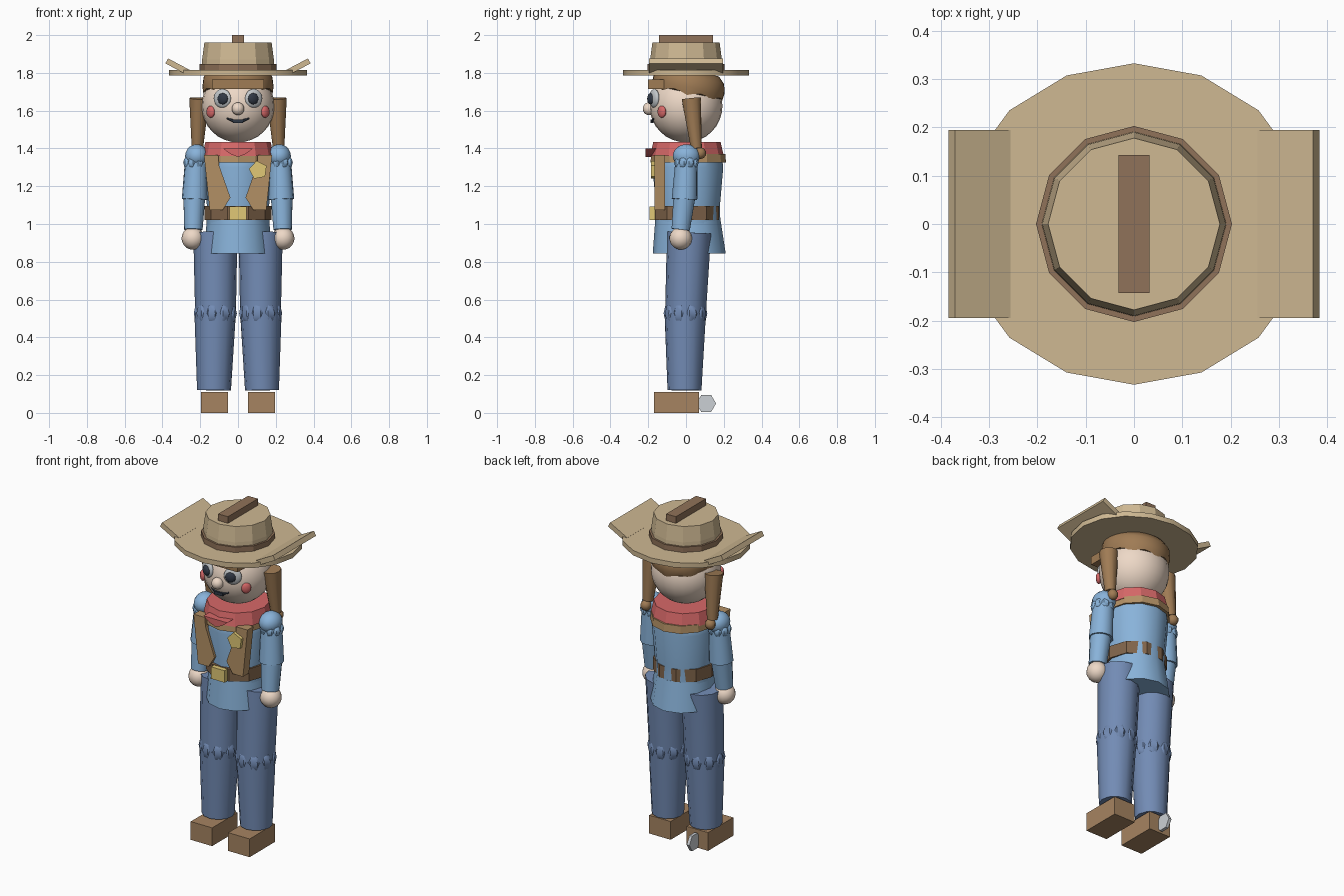
import bpy, bmesh, math
from mathutils import Vector

if "Cube" in bpy.data.objects:
    bpy.data.objects.remove(bpy.data.objects["Cube"])

COL = dict(hat=(.62, .48, .29), brown=(.28, .17, .10), boot=(.38, .23, .12), denim=(.17, .26, .46),
           shirt=(.25, .45, .70), skin=(.85, .69, .57), red=(.68, .14, .14), vest=(.45, .28, .13),
           hair=(.35, .20, .09), gold=(.75, .58, .18), dark=(.03, .04, .06), white=(.55, .58, .60),
           steel=(.6, .63, .66), belt=(.22, .13, .07))
MAT = {}
for k, c in COL.items():
    MAT[k] = bpy.data.materials.new(k)
    MAT[k].diffuse_color = (*c, 1)


def finish(ob, name, mat, smooth):
    ob.name = name
    ob.data.materials.append(MAT[mat])
    bpy.ops.object.select_all(action='DESELECT')
    ob.select_set(True)
    bpy.context.view_layer.objects.active = ob
    if smooth:
        bpy.ops.object.shade_smooth_by_angle(angle=math.radians(smooth))
    return ob


def mesh_ob(name, verts, faces, mat, smooth=0):
    me = bpy.data.meshes.new(name)
    me.from_pydata(verts, [], faces)
    bm = bmesh.new()
    bm.from_mesh(me)
    bmesh.ops.recalc_face_normals(bm, faces=bm.faces[:])
    bm.to_mesh(me)
    bm.free()
    ob = bpy.data.objects.new(name, me)
    bpy.context.collection.objects.link(ob)
    return finish(ob, name, mat, smooth)


def lathe(name, prof, n, mat, smooth=0, sx=1, sy=1, wave=0):
    """Capped stack of rings (r, z, y offset); wave ripples the lowest ring."""
    v, f = [], []
    for j, (r, z, oy) in enumerate(prof):
        for i in range(n):
            a = 2 * math.pi * i / n
            dz = wave * abs(math.sin(a * 4)) if j == 0 else 0
            v.append((r * sx * math.cos(a), oy + r * sy * math.sin(a), z + dz))
    for j in range(len(prof) - 1):
        for i in range(n):
            k = (i + 1) % n
            f.append((j * n + i, j * n + k, j * n + n + k, j * n + n + i))
    f += [tuple(range(n)), tuple(range(len(v) - n, len(v)))]
    return mesh_ob(name, v, f, mat, smooth)


def plate(name, pts, y0, y1, mat):
    """Front-facing (x, z) outline extruded in y."""
    n = len(pts)
    v = [(x, y, z) for y in (y0, y1) for x, z in pts]
    f = [tuple(range(n)), tuple(range(n, 2 * n))]
    f += [(i, (i + 1) % n, n + (i + 1) % n, n + i) for i in range(n)]
    return mesh_ob(name, v, f, mat)


def box(name, c, d, mat, rot=(0, 0, 0)):
    bpy.ops.mesh.primitive_cube_add(size=1, location=c, rotation=rot)
    bpy.context.object.scale = d
    return finish(bpy.context.object, name, mat, 0)


def ball(name, c, r, mat, seg=16, smooth=60, rot=(0, 0, 0)):
    bpy.ops.mesh.primitive_uv_sphere_add(segments=seg, ring_count=max(4, seg * 2 // 3), location=c, rotation=rot)
    bpy.context.object.scale = r if isinstance(r, tuple) else (r, r, r)
    return finish(bpy.context.object, name, mat, smooth)


def rod(name, p, q, r1, r2, mat, n=12, smooth=40):
    p, q = Vector(p), Vector(q)
    bpy.ops.mesh.primitive_cone_add(vertices=n, radius1=r1, radius2=r2, depth=(q - p).length, location=(p + q) / 2)
    ob = bpy.context.object
    ob.rotation_euler = (q - p).to_track_quat('Z', 'Y').to_euler()
    return finish(ob, name, mat, smooth)


def ruffle(name, c, r, lump, n, mat):
    """Ring of low-poly lumps."""
    for i in range(n):
        a = 2 * math.pi * (i + .5) / n
        ball(name, (c[0] + r * math.cos(a), c[1] + r * math.sin(a), c[2]), lump, mat, 6, 50, (0, 0, a))


# Torso, belt, vest collar and neckerchief
lathe("shirt_body", [(.172, 1.0, .01), (.17, 1.1, .01), (.187, 1.3, .01), (.18, 1.36, .01), (.13, 1.41, 0)], 12, "shirt", 40, .97)
lathe("shirt_skirt", [(.193, .845, .017), (.173, 1.02, .01)], 12, "shirt", 40, .95)
lathe("belt", [(.178, 1.02, .005), (.178, 1.095, .005)], 10, "belt")
box("buckle", (0, -.175, 1.057), (.09, .035, .072), "gold")
lathe("vest_collar", [(.200, 1.325, .012), (.196, 1.37, .012)], 12, "vest", 0, .93)
lathe("neckerchief", [(.195, 1.36, .005), (.178, 1.435, .005)], 12, "red", 0, .97)
plate("neckerchief_knot", [(-.08, 1.40), (.08, 1.40), (.04, 1.37), (0, 1.355), (-.04, 1.37)], -.215, -.15, "red")
for s in (-1, 1):
    plate("vest_panel", [(s * x, z) for x, z in [(.18, 1.365), (.105, 1.365), (.10, 1.31), (.04, 1.14),
                                                 (.08, 1.075), (.15, 1.075)]], -.167, -.11, "vest")
plate("badge", [(.107 + .05 * math.cos(a), 1.285 + .05 * math.sin(a)) for a in
                [1.75 + i * 2 * math.pi / 5 for i in range(5)]], -.185, -.16, "gold")

# Legs, boots, arms, pigtails and face pairs
for s in (-1, 1):
    box("boot", (s * .125, -.05, .055), (.143, .24, .11), "boot")
    rod("lower_leg", (s * .127, -.008, .12), (s * .121, -.004, .53), .09, .11, "denim")
    rod("upper_leg", (s * .119, -.003, .52), (s * .120, .016, .955), .108, .117, "denim")
    ruffle("knee_cuff", (s * .12, -.003, .527), .088, (.03, .04, .055), 9, "denim")
    ball("shoulder", (s * .218, .002, 1.36), (.062, .072, .062), "shirt")
    ruffle("sleeve_gather", (s * .225, .002, 1.325), .048, (.02, .026, .03), 8, "shirt")
    rod("upper_arm", (s * .222, .003, 1.35), (s * .230, -.008, 1.13), .058, .068, "shirt")
    rod("forearm", (s * .231, -.008, 1.15), (s * .236, -.028, .97), .060, .050, "shirt")
    ball("hand", (s * .239, -.028, .924), .06, "skin")
    rod("pigtail", (s * .205, .028, 1.665), (s * .215, .055, 1.40), .053, .03, "hair", 10)
    ball("pigtail_tip", (s * .215, .075, 1.375), .032, "hair", 8)
    ball("eye", (s * .083, -.168, 1.665), (.05, .02, .05), "white", 16, 60, (0, 0, s * .42))
    ball("pupil", (s * .081, -.187, 1.663), (.03, .016, .03), "dark", 12, 60, (0, 0, s * .42))
    ball("cheek", (s * .145, -.128, 1.594), (.028, .016, .032), "red", 12, 60, (0, 0, s * .8))
    rod("mouth_corner", (s * .022, -.179, 1.545), (s * .058, -.168, 1.56), .008, .005, "dark", 6)

# Single spur wheel
rod("spur", (-.134, .107, .05), (-.116, .107, .05), .052, .052, "steel", 6, 0).rotation_euler = (0, math.pi / 2, 0)
bpy.context.object.rotation_euler = (math.pi / 2, math.pi / 6, math.pi / 2)

# Head and hair
ball("head", (0, 0, 1.625), .193, "skin", 24)
ball("nose", (0, -.195, 1.61), .034, "skin", 14)
box("mouth", (0, -.18, 1.545), (.055, .018, .018), "dark")
box("fringe", (0, -.158, 1.74), (.275, .085, .05), "hair")
hair = lathe("hair_cap", [(.188, -.065, .018), (.194, -.02, .018), (.188, .03, .012), (.16, .065, .005)], 32, "hair", 60, .97, 1, .02)
hair.location, hair.rotation_euler = (0, 0, 1.75), (-.2, 0, 0)

# Hat
brim = lathe("hat_brim", [(1, 1.785, 0), (1, 1.815, 0)], 16, "hat", 40, .365, .333)
for s in (-1, 1):
    box("brim_flap", (s * .32, 0, 1.833), (.13, .39, .03), "hat", (0, -s * math.radians(28), 0))
lathe("hat_band", [(.203, 1.80, 0), (.203, 1.847, 0)], 12, "brown")
lathe("hat_crown", [(.193, 1.81, 0), (.19, 1.87, 0), (.178, 1.96, 0)], 12, "hat")
box("crown_crease", (0, 0, 1.975), (.065, .285, .05), "brown")

for m in bpy.data.materials:
    if m.users and not m.is_grease_pencil:
        m.use_nodes = True
        m.node_tree.nodes["Principled BSDF"].inputs["Base Color"].default_value = m.diffuse_color
